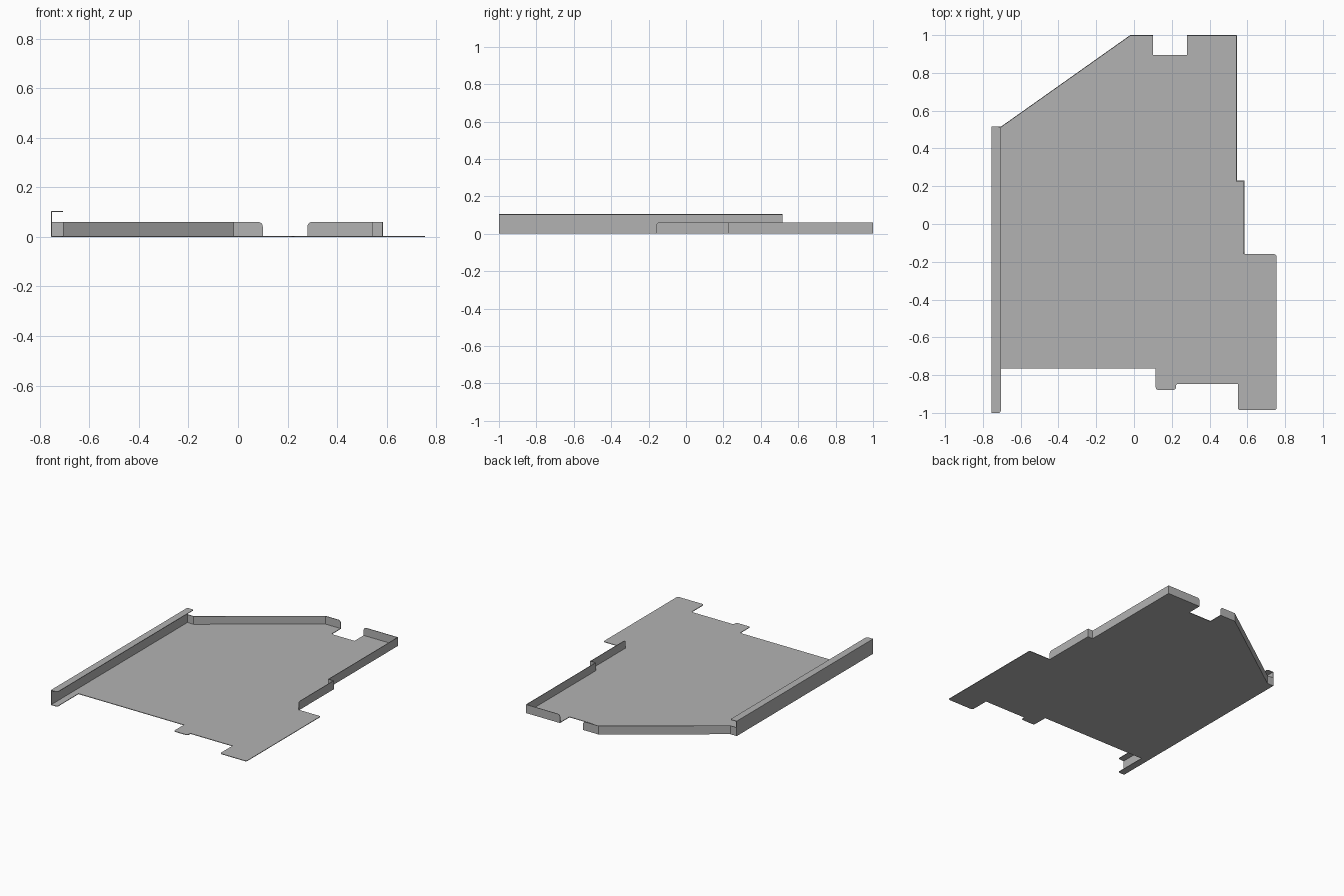
import bpy, bmesh

cube = bpy.data.objects.get("Cube")
if cube:
    bpy.data.objects.remove(cube, do_unlink=True)

T = 0.004   # sheet thickness
H = 0.06    # low flange height
RAIL = 0.105  # rail height

metal = bpy.data.materials.new("grey sheet metal")
metal.use_nodes = True
colour = (0.45, 0.45, 0.45, 1)
metal.diffuse_color = colour
metal.node_tree.nodes["Principled BSDF"].inputs["Base Color"].default_value = colour


def sheet(name, faces, rounded=(), radius=0.012):
    """Thin sheet from flat faces, thickened along their normals; listed corners are rounded."""
    bm = bmesh.new()
    for pts in faces:
        bm.faces.new([bm.verts.new(p) for p in pts])
    bmesh.ops.remove_doubles(bm, verts=bm.verts, dist=0.0005)
    corners = [v for v in bm.verts
               if any((v.co.xyz - bm_co).length < 0.001 for bm_co in map(to_vec, rounded))]
    if corners:
        bmesh.ops.bevel(bm, geom=corners, offset=radius, offset_type='OFFSET',
                        segments=4, profile=0.5, affect='VERTICES')
    mesh = bpy.data.meshes.new(name)
    bm.to_mesh(mesh)
    bm.free()
    obj = bpy.data.objects.new(name, mesh)
    bpy.context.collection.objects.link(obj)
    mesh.materials.append(metal)
    mod = obj.modifiers.new("thickness", 'SOLIDIFY')
    mod.thickness = T
    mod.offset = 1
    mod.use_even_offset = True
    return obj


def to_vec(p):
    from mathutils import Vector
    return Vector(p)


def flange(name, path, rounded=()):
    """Upright wall that follows a path, thickened toward the inside."""
    faces = [[(*a, 0), (*b, 0), (*b, H), (*a, H)] for a, b in zip(path, path[1:])]
    sheet(name, faces, [(*p, H) for p in rounded], 0.018)


# Floor panel with tabs and notch, anticlockwise
outline = [(-0.755, -1), (-0.705, -1), (-0.705, -0.765), (0.115, -0.765),
           (0.115, -0.878), (0.222, -0.878), (0.222, -0.847), (0.55, -0.847),
           (0.55, -0.985), (0.755, -0.985), (0.755, -0.16), (0.585, -0.16),
           (0.585, 0.23), (0.545, 0.23), (0.545, 1), (0.28, 1), (0.28, 0.895),
           (0.1, 0.895), (0.1, 1), (-0.02, 1), (-0.705, 0.515), (-0.755, 0.515)]
tab_corners = [outline[i] for i in (1, 4, 5, 6, 8, 9, 10)]
sheet("floor_panel", [[(x, y, 0) for x, y in outline]],
      [(x, y, 0) for x, y in tab_corners])

# Tall side rail with an inward lip
y0, y1 = -1, 0.515
x0, x1 = -0.755, -0.705
sheet("side_rail",
      [[(x0, y0, 0), (x0, y1, 0), (x0, y1, RAIL), (x0, y0, RAIL)],
       [(x0, y0, RAIL), (x0, y1, RAIL), (x1, y1, RAIL), (x1, y0, RAIL)]],
      [(x1, y0, RAIL), (x1, y1, RAIL)])

# Low flanges along the back and the stepped side
flange("back_angled_flange", [(x0, y1), (x1, y1), (-0.02, 1), (0.1, 1)], [(0.1, 1)])
flange("back_side_flange",
       [(0.28, 1), (0.545, 1), (0.545, 0.23), (0.585, 0.23), (0.585, -0.16)],
       [(0.28, 1), (0.585, -0.16)])
